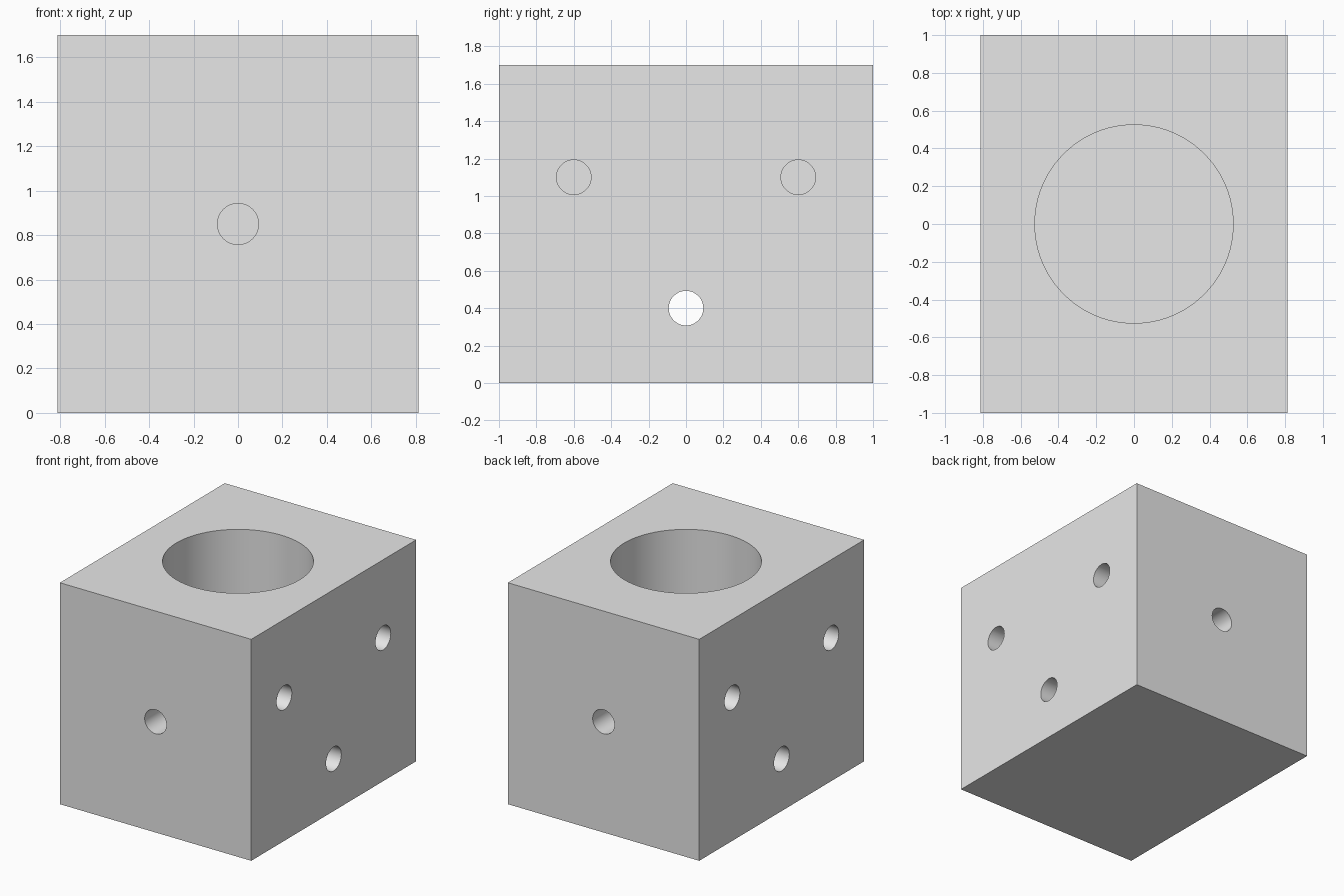
import bpy
from math import pi

default = bpy.data.objects.get("Cube")
if default:
    bpy.data.objects.remove(default, do_unlink=True)

WIDTH, LENGTH, HEIGHT = 1.625, 2.0, 1.7
BORE_RADIUS, BORE_FLOOR = 0.525, 0.2
HOLE_RADIUS, HOLE_DEPTH = 0.0925, 0.375
OVERLAP = 0.1  # how far each cutter sticks out of the block

# Material
grey = bpy.data.materials.new("plain grey")
grey.use_nodes = True
colour = (0.8, 0.8, 0.8, 1)
grey.diffuse_color = colour
grey.node_tree.nodes["Principled BSDF"].inputs["Base Color"].default_value = colour

# Block
bpy.ops.mesh.primitive_cube_add(size=1, location=(0, 0, HEIGHT / 2))
block = bpy.context.object
block.name = "drilled_block"
block.scale = (WIDTH, LENGTH, HEIGHT)
bpy.ops.object.transform_apply(location=False, rotation=False, scale=True)
block.data.materials.append(grey)


def drill(name, radius, length, location, rotation=(0, 0, 0), sides=48):
    """Cut a round hole with a hidden cylinder."""
    bpy.ops.mesh.primitive_cylinder_add(vertices=sides, radius=radius, depth=length,
                                        location=location, rotation=rotation)
    cutter = bpy.context.object
    cutter.name = name
    cutter.data.materials.append(grey)
    cutter.hide_render = True
    cut = block.modifiers.new(name, "BOOLEAN")
    cut.operation = "DIFFERENCE"
    cut.solver = "EXACT"
    cut.object = cutter
    return cutter


# Large bore, open at the top
top = HEIGHT + OVERLAP
cutters = [drill("main_bore_cutter", BORE_RADIUS, top - BORE_FLOOR,
                 (0, 0, (top + BORE_FLOOR) / 2), sides=96)]

# Small holes: three in each side, one in each end
length = HOLE_DEPTH + OVERLAP
inset = (HOLE_DEPTH - OVERLAP) / 2
for side, label in ((1, "left"), (-1, "right")):
    for y, z in ((-0.6, 1.1), (0.6, 1.1), (0, 0.4)):
        cutters.append(drill(f"{label}_hole_cutter", HOLE_RADIUS, length,
                             (side * (WIDTH / 2 - inset), y, z), (0, pi / 2, 0)))
for side, label in ((-1, "front"), (1, "back")):
    cutters.append(drill(f"{label}_hole_cutter", HOLE_RADIUS, length,
                         (0, side * (LENGTH / 2 - inset), HEIGHT / 2), (pi / 2, 0, 0)))

# Apply the cuts, remove the cutters and smooth the hole walls
bpy.ops.object.select_all(action="DESELECT")
block.select_set(True)
bpy.context.view_layer.objects.active = block
for modifier in list(block.modifiers):
    bpy.ops.object.modifier_apply(modifier=modifier.name)
for cutter in cutters:
    bpy.data.objects.remove(cutter, do_unlink=True)
bpy.ops.object.shade_smooth_by_angle(angle=pi / 6)
